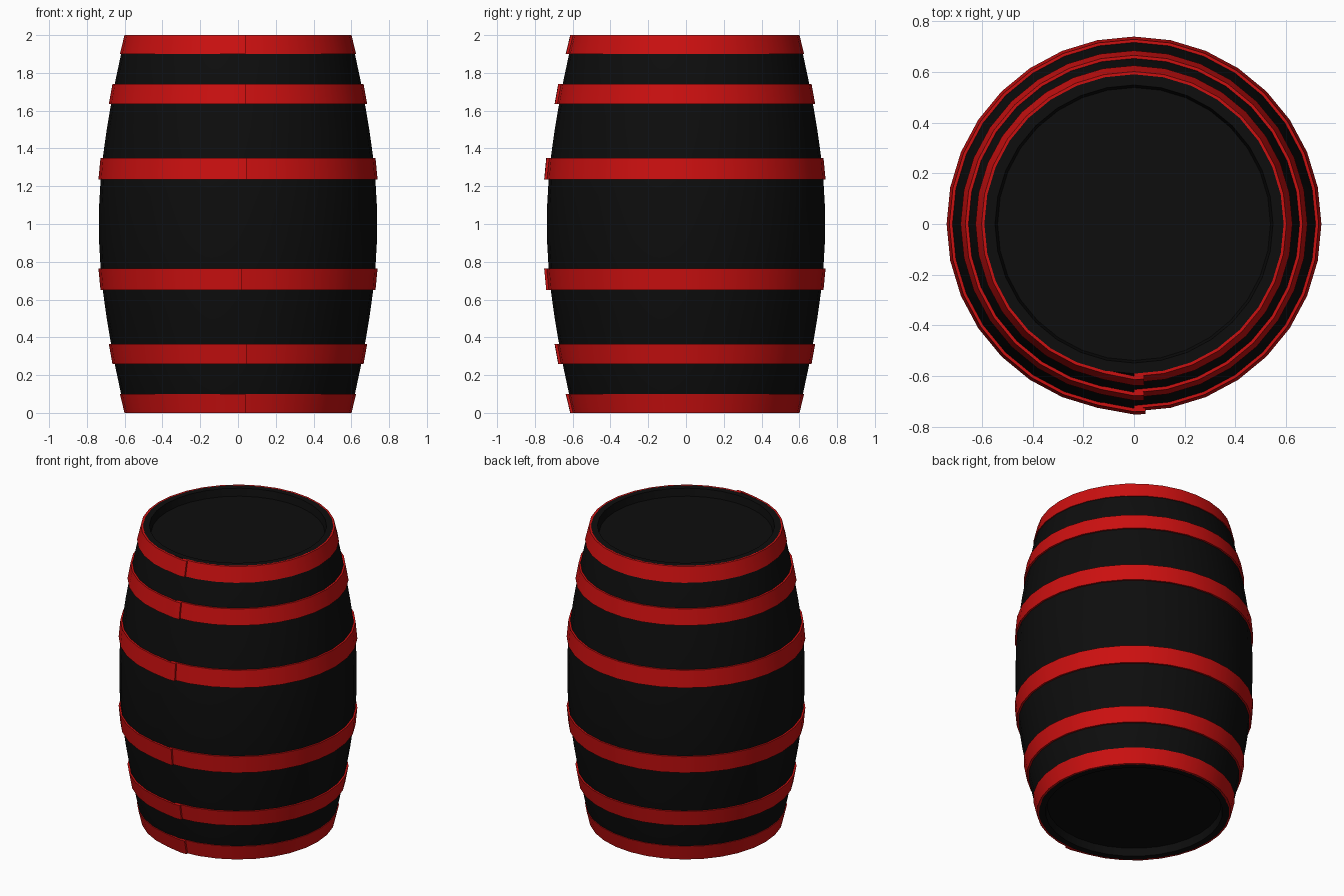
import bpy, bmesh, math

if "Cube" in bpy.data.objects:
    bpy.data.objects.remove(bpy.data.objects["Cube"])

N = 32


def material(name, rgb):
    m = bpy.data.materials.new(name)
    m.diffuse_color = (*rgb, 1)
    m.use_nodes = True
    m.node_tree.nodes["Principled BSDF"].inputs["Base Color"].default_value = m.diffuse_color
    return m


black = material("black_wood", (0.004, 0.004, 0.004))
red = material("red_hoop", (0.6, 0.005, 0.005))


def finish(name, bm, mat):
    bmesh.ops.recalc_face_normals(bm, faces=bm.faces)
    me = bpy.data.meshes.new(name)
    bm.to_mesh(me)
    bm.free()
    ob = bpy.data.objects.new(name, me)
    bpy.context.collection.objects.link(ob)
    me.materials.append(mat)
    bpy.context.view_layer.objects.active = ob
    ob.select_set(True)
    bpy.ops.object.shade_smooth_by_angle(angle=math.radians(35))
    ob.select_set(False)


def ring_point(r, a, z):
    return (r * math.cos(a), r * math.sin(a), z)


# Barrel body with recessed heads: upper half profile, mirrored downward
half = [(0.735, 1.1), (0.727, 1.24), (0.716, 1.35), (0.695, 1.5), (0.673, 1.63),
        (0.651, 1.75), (0.619, 1.9), (0.59, 2.0), (0.548, 2.0), (0.538, 1.95)]
profile = [(r, 2 - z) for r, z in reversed(half)] + half
bm = bmesh.new()
rings = [[bm.verts.new(ring_point(r, 2 * math.pi * i / N, z)) for i in range(N)]
         for r, z in profile]
for a, b in zip(rings, rings[1:]):
    for i in range(N):
        j = (i + 1) % N
        bm.faces.new((a[i], a[j], b[j], b[i]))
bm.faces.new(rings[0])
bm.faces.new(rings[-1])
finish("barrel_body", bm, black)


# Hoop: flat strap bent round the barrel, its end lapping over its start
def hoop(name, z0, r0, z1, r1, lap):
    bm = bmesh.new()
    start = -math.pi / 2
    stops = [(start + 2 * math.pi * i / N, 0) for i in range(N)]
    stops += [(start + 2 * math.pi, 0.012), (start + 2 * math.pi + lap / r0, 0.012)]
    t = 0.014
    sections = [[bm.verts.new(ring_point(r + lift, a, z)) for r, z in
                 ((r0 - t, z0), (r0, z0), (r1, z1), (r1 - t, z1))]
                for a, lift in stops]
    for a, b in zip(sections, sections[1:]):
        for i in range(4):
            j = (i + 1) % 4
            bm.faces.new((a[i], b[i], b[j], a[j]))
    bm.faces.new(sections[0])
    bm.faces.new(sections[-1])
    finish(name, bm, red)


hoops = [("end", 1.90, 0.625, 2.0, 0.601, 0.04, 0.04),
         ("quarter", 1.635, 0.684, 1.74, 0.665, 0.04, 0.045),
         ("bilge", 1.235, 0.739, 1.35, 0.728, 0.045, 0.02)]
for name, z0, r0, z1, r1, lap_top, lap_bottom in hoops:
    hoop("upper_%s_hoop" % name, z0, r0, z1, r1, lap_top)
    hoop("lower_%s_hoop" % name, 2 - z0, r0, 2 - z1, r1, lap_bottom)
